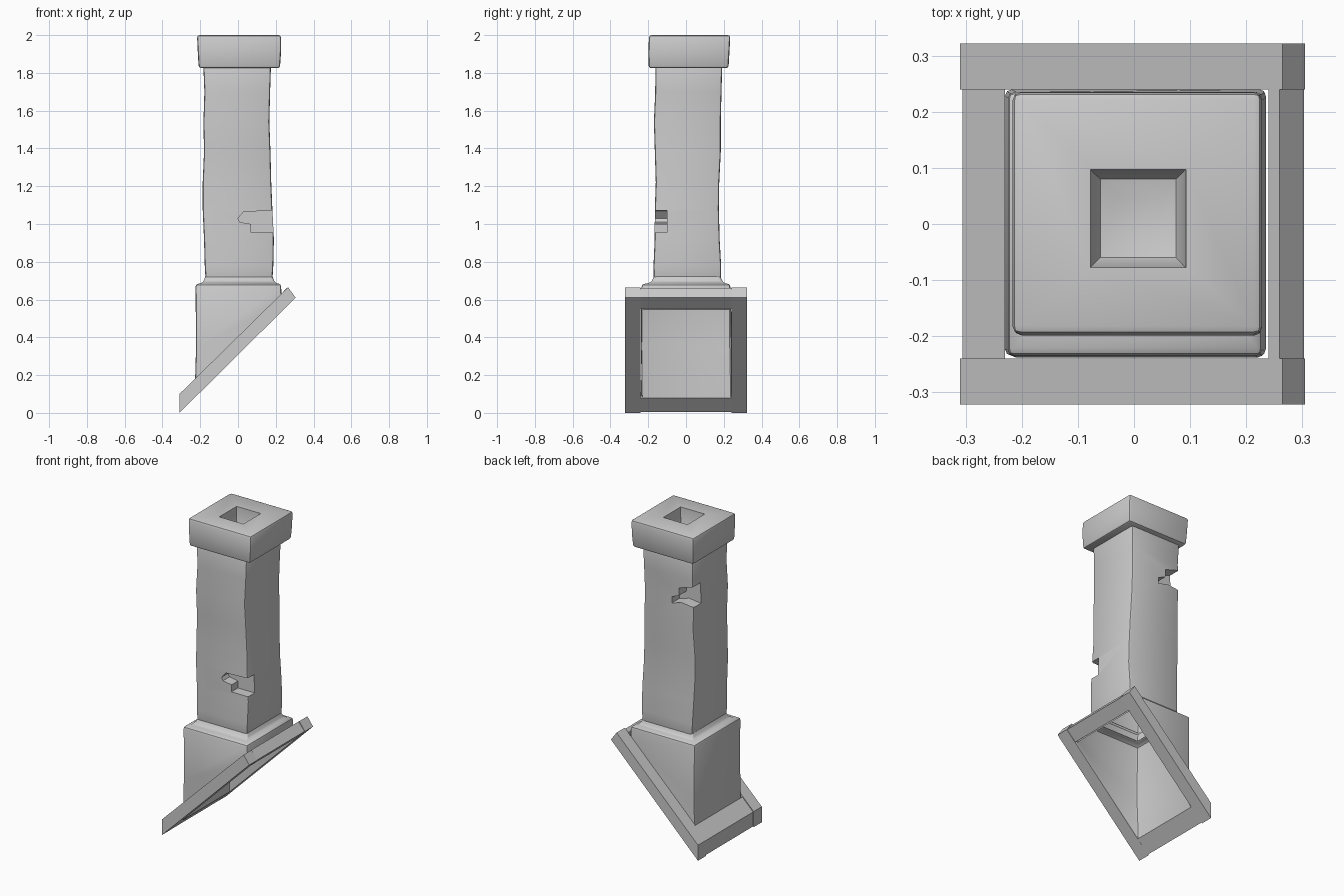
import bpy, bmesh

cube = bpy.data.objects.get("Cube")
if cube:
    bpy.data.objects.remove(cube, do_unlink=True)

GREY = (0.6, 0.6, 0.6, 1)
stone = bpy.data.materials.new("light_grey")
stone.use_nodes = True
stone.diffuse_color = GREY
stone.node_tree.nodes["Principled BSDF"].inputs["Base Color"].default_value = GREY


def finish(name, bm):
    bmesh.ops.recalc_face_normals(bm, faces=bm.faces)
    mesh = bpy.data.meshes.new(name)
    bm.to_mesh(mesh)
    bm.free()
    mesh.materials.append(stone)
    obj = bpy.data.objects.new(name, mesh)
    bpy.context.collection.objects.link(obj)
    return obj


def loft(name, rings, closed=True):
    """Skin four-cornered rings given as (z, x0, x1, y0, y1); z may be a function of x."""
    bm = bmesh.new()
    loops = []
    for z, x0, x1, y0, y1 in rings:
        corners = ((x0, y0), (x1, y0), (x1, y1), (x0, y1))
        loops.append([bm.verts.new((x, y, z(x) if callable(z) else z)) for x, y in corners])
    for a, b in zip(loops, loops[1:]):
        for i in range(4):
            j = (i + 1) % 4
            bm.faces.new((a[i], a[j], b[j], b[i]))
    if closed:
        bm.faces.new(loops[0][::-1])
        bm.faces.new(loops[-1])
    return finish(name, bm)


def prism(name, profile, y0, y1):
    """Extrude an (x, z) profile along y."""
    bm = bmesh.new()
    face = bm.faces.new([bm.verts.new((x, y0, z)) for x, z in profile])
    moved = bmesh.ops.extrude_face_region(bm, geom=[face])["geom"]
    bmesh.ops.translate(bm, vec=(0, y1 - y0, 0),
                        verts=[v for v in moved if isinstance(v, bmesh.types.BMVert)])
    return finish(name, bm)


def shape(obj, bevel=0.0, cutters=()):
    """Round the edges, carve the cutters out and smooth the shading."""
    if bevel:
        mod = obj.modifiers.new("round", 'BEVEL')
        mod.width, mod.segments, mod.limit_method = bevel, 2, 'ANGLE'
    for cutter in cutters:
        mod = obj.modifiers.new("carve", 'BOOLEAN')
        mod.object, mod.solver = cutter, 'EXACT'
    bpy.ops.object.select_all(action='DESELECT')
    obj.select_set(True)
    bpy.context.view_layer.objects.active = obj
    for mod in list(obj.modifiers):
        bpy.ops.object.modifier_apply(modifier=mod.name)
    bpy.ops.object.shade_smooth_by_angle()
    for cutter in cutters:
        bpy.data.objects.remove(cutter, do_unlink=True)


# Base shell, open below and cut along the roof slope
base = loft("base", [
    (lambda x: 0.31 + x, -0.23, 0.235, -0.235, 0.24),
    (lambda x: 0.46 + x * 0.5, -0.222, 0.232, -0.238, 0.235),
    (0.68, -0.225, 0.228, -0.235, 0.235),
    (0.69, -0.185, 0.195, -0.185, 0.195),
    (0.73, -0.17, 0.18, -0.165, 0.18),
], closed=False)
shape(base, 0.012)

# Crooked shaft with two broken corners
shaft = loft("shaft", [
    (0.67, -0.17, 0.18, -0.17, 0.185),
    (0.78, -0.176, 0.187, -0.172, 0.186),
    (0.92, -0.18, 0.19, -0.166, 0.178),
    (1.08, -0.187, 0.182, -0.165, 0.174),
    (1.22, -0.187, 0.176, -0.16, 0.176),
    (1.38, -0.18, 0.172, -0.165, 0.184),
    (1.54, -0.183, 0.166, -0.17, 0.184),
    (1.7, -0.178, 0.17, -0.163, 0.188),
    (1.85, -0.184, 0.175, -0.162, 0.192),
])
front_break = prism("front_break", [
    (0.0, 1.03), (0.03, 1.065), (0.3, 1.075), (0.3, 0.955),
    (0.07, 0.955), (0.07, 1.0), (0.01, 1.01)], -0.3, -0.1)
back_break = prism("back_break", [
    (-0.3, 1.67), (-0.18, 1.66), (-0.08, 1.63), (-0.08, 1.58), (-0.03, 1.56),
    (-0.03, 1.52), (-0.1, 1.54), (-0.18, 1.53), (-0.3, 1.54)], 0.11, 0.3)
shape(shaft, 0.012, [front_break, back_break])

# Open the shaft underside into the hollow base
bm = bmesh.new()
bm.from_mesh(shaft.data)
low = [f for f in bm.faces if f.normal.z < -0.9 and f.calc_center_median().z < 0.7]
bmesh.ops.delete(bm, geom=low, context='FACES')
bm.to_mesh(shaft.data)
bm.free()

# Cap with a flue pit
cap = loft("cap", [
    (1.825, -0.208, 0.222, -0.198, 0.225),
    (1.91, -0.213, 0.228, -0.199, 0.23),
    (2.0, -0.217, 0.228, -0.196, 0.235),
])
flue = loft("flue", [
    (1.87, -0.03, 0.05, -0.03, 0.05),
    (1.88, -0.06, 0.075, -0.06, 0.08),
    (1.91, -0.076, 0.09, -0.076, 0.095),
    (2.1, -0.08, 0.095, -0.08, 0.1),
])
shape(cap, 0.014, [flue])


# Sloping roof frame: two side rails and two recessed cross boards
def rail(name, x0, x1, y0, y1, drop=0.0, low_end=False, high_end=False):
    top = 0.1 - drop
    left = [(x0, 0.31 + x0), (x0, 0.31 + x0 + top)]
    right = [(x1, 0.31 + x1 + top), (x1, 0.31 + x1)]
    if high_end:
        right = [(x1 - 0.04 - drop / 2, 0.665 - drop / 2), (x1, 0.61)]
    prism(name, left + right, y0, y1)


for side, y in (("front", -0.322), ("back", 0.24)):
    rail(side + "_rail", -0.31, 0.305, y, y + 0.082, high_end=True)
rail("lower_cross_board", -0.306, -0.23, -0.24, 0.24, 0.008)
rail("upper_cross_board", 0.24, 0.303, -0.24, 0.24, 0.008, high_end=True)
